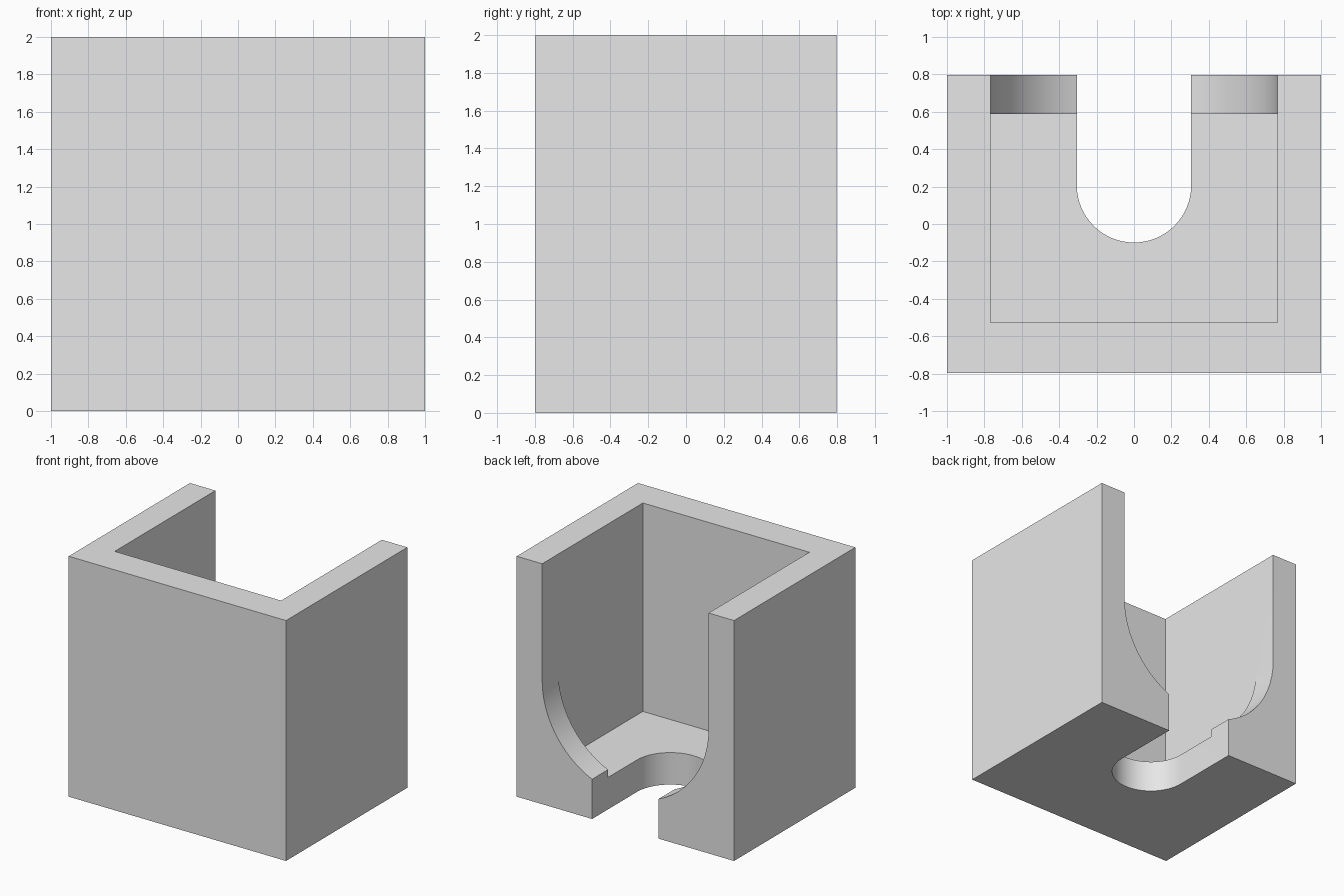
import bpy, bmesh, math
from mathutils import Vector

cube = bpy.data.objects.get("Cube")
if cube:
    bpy.data.objects.remove(cube, do_unlink=True)

HALF_X, HALF_Y, HEIGHT = 1.0, 0.797, 2.0
CAVITY_X, CAVITY_FRONT, CAVITY_BACK, FLOOR = 0.766, -0.527, 0.587, 0.266
SLOT_R, SLOT_Y = 0.306, 0.207

grey = bpy.data.materials.new("plain grey")
grey.use_nodes = True
grey.diffuse_color = (0.8, 0.8, 0.8, 1)
grey.node_tree.nodes["Principled BSDF"].inputs["Base Color"].default_value = (0.8, 0.8, 0.8, 1)


def prism(name, outline, offset):
    """Extrude a closed outline of 3D points along an offset."""
    bm = bmesh.new()
    face = bm.faces.new([bm.verts.new(p) for p in outline])
    new = bmesh.ops.extrude_face_region(bm, geom=[face])["geom"]
    verts = [v for v in new if isinstance(v, bmesh.types.BMVert)]
    bmesh.ops.translate(bm, verts=verts, vec=Vector(offset))
    bmesh.ops.recalc_face_normals(bm, faces=bm.faces)
    mesh = bpy.data.meshes.new(name)
    bm.to_mesh(mesh)
    bm.free()
    mesh.materials.append(grey)
    obj = bpy.data.objects.new(name, mesh)
    bpy.context.collection.objects.link(obj)
    return obj


def block(name, x, y0, y1, z0, z1):
    outline = [(-x, y0, z0), (x, y0, z0), (x, y1, z0), (-x, y1, z0)]
    return prism(name, outline, (0, 0, z1 - z0))


def u_shape(radius, centre, end, steps=32):
    """Half circle opening towards larger values, with straight sides up to end."""
    arc = [math.pi * (1 + i / steps) for i in range(steps + 1)]
    curve = [(radius * math.cos(a), centre + radius * math.sin(a)) for a in arc]
    return [(-radius, end)] + curve + [(radius, end)]


# Solid outer body
body = block("open_box", HALF_X, -HALF_Y, HALF_Y, 0, HEIGHT)

# Inner space, rounded rear opening and slot through the floor
cavity = block("cavity_cutter", CAVITY_X, CAVITY_FRONT, CAVITY_BACK, FLOOR, HEIGHT + 0.2)
opening = prism("rear_opening_cutter",
                [(x, 0.4, z) for x, z in u_shape(CAVITY_X, FLOOR + CAVITY_X, HEIGHT + 0.2)],
                (0, 0.6, 0))
slot = prism("floor_slot_cutter",
             [(x, y, -0.2) for x, y in u_shape(SLOT_R, SLOT_Y, 1.0)],
             (0, 0, 0.9))

for cutter in (cavity, opening, slot):
    cut = body.modifiers.new(cutter.name, 'BOOLEAN')
    cut.operation = 'DIFFERENCE'
    cut.solver = 'EXACT'
    cut.object = cutter

# Apply the cuts, then drop the cutters
bpy.context.view_layer.update()
result = bpy.data.meshes.new_from_object(
    body.evaluated_get(bpy.context.evaluated_depsgraph_get()))
body.modifiers.clear()
body.data = result
for cutter in (cavity, opening, slot):
    bpy.data.objects.remove(cutter, do_unlink=True)

# Smooth curved surfaces with sharp corners
bpy.ops.object.select_all(action='DESELECT')
body.select_set(True)
bpy.context.view_layer.objects.active = body
bpy.ops.object.shade_smooth_by_angle(angle=math.radians(30))
